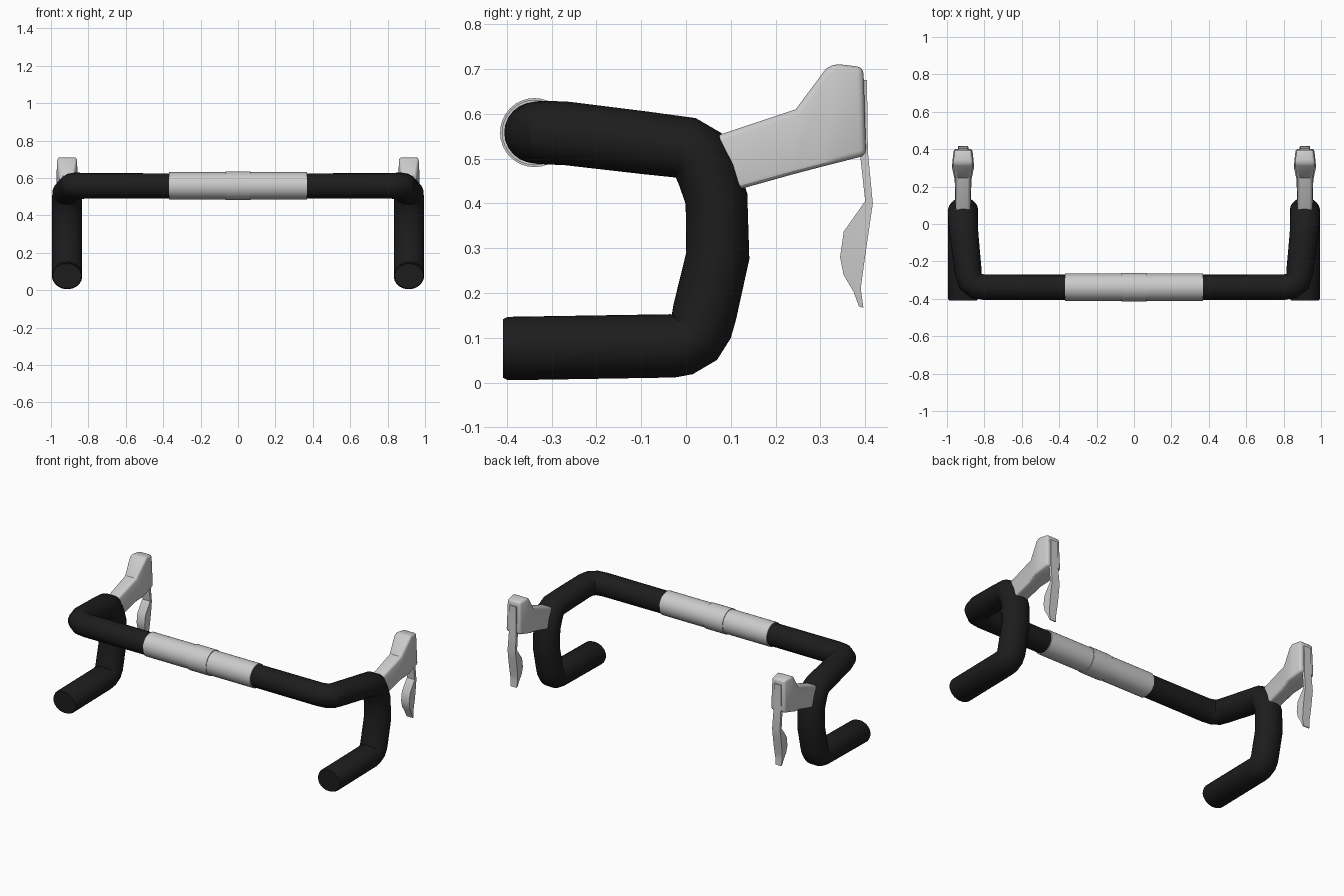
import bpy, bmesh, math
from mathutils import Vector

if "Cube" in bpy.data.objects:
    bpy.data.objects.remove(bpy.data.objects["Cube"])

SIDE_X = 0.914

black = bpy.data.materials.new("black_tape")
black.diffuse_color = (0.012, 0.012, 0.012, 1)
black.use_nodes = True
black.node_tree.nodes["Principled BSDF"].inputs["Base Color"].default_value = black.diffuse_color


def loft(name, rings, mat=None, mirror=True, bevel=0, angle=30):
    """Skin a list of equal-length rings, cap both ends, optionally bevel and mirror."""
    bm = bmesh.new()
    vr = [[bm.verts.new(p) for p in r] for r in rings]
    n = len(rings[0])
    for a, b in zip(vr, vr[1:]):
        for i in range(n):
            j = (i + 1) % n
            bm.faces.new((a[i], a[j], b[j], b[i]))
    bm.faces.new(vr[0])
    bm.faces.new(vr[-1])
    bmesh.ops.recalc_face_normals(bm, faces=bm.faces)
    if bevel:
        edges = [e for e in bm.edges if e.calc_face_angle(0) > math.radians(40)]
        bmesh.ops.bevel(bm, geom=edges, offset=bevel, segments=3, profile=0.5,
                        affect='EDGES', clamp_overlap=True)
    me = bpy.data.meshes.new(name)
    bm.to_mesh(me)
    bm.free()
    ob = bpy.data.objects.new(name, me)
    bpy.context.collection.objects.link(ob)
    if mat:
        me.materials.append(mat)
    bpy.ops.object.select_all(action='DESELECT')
    ob.select_set(True)
    bpy.context.view_layer.objects.active = ob
    bpy.ops.object.shade_smooth_by_angle(angle=math.radians(angle))
    if mirror:
        ob.modifiers.new("mirror", 'MIRROR').use_axis[0] = True
    return ob


def tube_rings(path, sides=24):
    """Rings along a path of (x, y, z, side radius, other radius)."""
    pts = [Vector(p[:3]) for p in path]
    side, prev, rings = Vector((0, -1, 0)), Vector((1, 0, 0)), []
    for i, p in enumerate(pts):
        a, b = pts[max(i - 1, 0)], pts[min(i + 1, len(pts) - 1)]
        t = Vector((0, 0, 0))
        if i > 0:
            t += (p - a).normalized()
        if i < len(pts) - 1:
            t += (b - p).normalized()
        t.normalize()
        side = prev.rotation_difference(t) @ side
        side = (side - t * side.dot(t)).normalized()
        prev = t
        up = t.cross(side)
        rings.append([p + side * path[i][3] * math.cos(k * math.tau / sides)
                      + up * path[i][4] * math.sin(k * math.tau / sides)
                      for k in range(sides)])
    return rings


# Bare centre tube and the thicker clamp sleeve
for name, half, r in (("centre_tube", 0.37, 0.073), ("clamp_sleeve", 0.068, 0.077)):
    loft(name, tube_rings([(-half, -0.338, 0.558, r, r), (half, -0.338, 0.558, r, r)], 32),
         mirror=False)

# Taped bar: outward, forward, then down and back into the drop
X = SIDE_X
path = [(0.36, -0.338, 0.558, 0.067, 0.067),
        (0.80, -0.338, 0.558, 0.068, 0.068),
        (0.845, -0.33, 0.558, 0.069, 0.070),
        (0.873, -0.308, 0.558, 0.071, 0.071),
        (0.885, -0.265, 0.556, 0.072, 0.071),
        (0.905, -0.09, 0.535, 0.076, 0.070),
        (X, 0.0, 0.524, 0.078, 0.070),
        (X, 0.028, 0.508, 0.080, 0.071),
        (X, 0.050, 0.465, 0.081, 0.070),
        (X, 0.068, 0.410, 0.081, 0.070),
        (X, 0.071, 0.283, 0.081, 0.071),
        (X, 0.042, 0.158, 0.081, 0.072),
        (X, 0.034, 0.125, 0.081, 0.071),
        (X, 0.020, 0.100, 0.081, 0.070),
        (X, -0.007, 0.085, 0.081, 0.070),
        (X, -0.030, 0.082, 0.081, 0.071),
        (X, -0.397, 0.076, 0.081, 0.071),
        (X, -0.408, 0.076, 0.076, 0.066)]
loft("taped_drop_bar", tube_rings(path), black)

# Lever hoods: sections of (y bottom, z bottom, y top, z top, half width)
hood = [(0.06, 0.415, 0.05, 0.545, 0.042),
        (0.235, 0.464, 0.245, 0.610, 0.045),
        (0.305, 0.482, 0.312, 0.700, 0.060),
        (0.335, 0.490, 0.330, 0.712, 0.057),
        (0.402, 0.507, 0.396, 0.704, 0.050)]
loft("lever_hood", [[(X - w, yb, zb), (X + w, yb, zb), (X + w * 0.9, yt, zt), (X - w * 0.9, yt, zt)]
                    for yb, zb, yt, zt, w in hood], bevel=0.014)

# Brake levers: sections of (z front, y front, z back, y back, half width)
lever = [(0.675, 0.404, 0.675, 0.385, 0.024),
         (0.515, 0.406, 0.515, 0.388, 0.025),
         (0.400, 0.417, 0.405, 0.400, 0.027),
         (0.345, 0.409, 0.337, 0.352, 0.028),
         (0.290, 0.401, 0.280, 0.344, 0.028),
         (0.240, 0.394, 0.240, 0.352, 0.026),
         (0.210, 0.390, 0.203, 0.374, 0.024),
         (0.167, 0.396, 0.170, 0.386, 0.020)]
loft("brake_lever", [[(X - w, yf, zf), (X + w, yf, zf), (X + w, yb, zb), (X - w, yb, zb)]
                     for zf, yf, zb, yb, w in lever])
